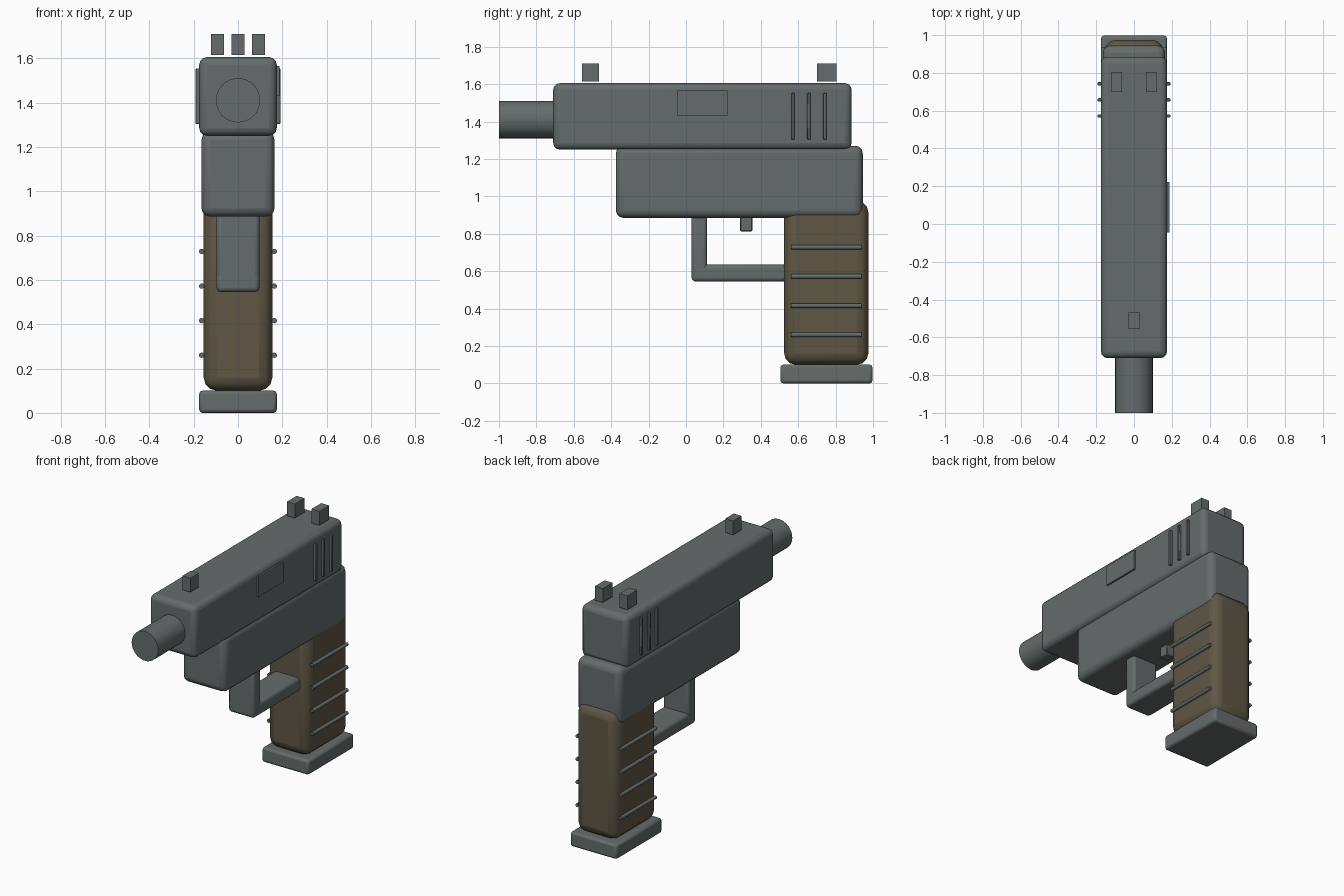
import bpy
import math

cube = bpy.data.objects.get("Cube")
if cube:
    bpy.data.objects.remove(cube, do_unlink=True)


def material(name, rgb):
    m = bpy.data.materials.new(name)
    m.use_nodes = True
    m.diffuse_color = (*rgb, 1)
    m.node_tree.nodes["Principled BSDF"].inputs["Base Color"].default_value = (*rgb, 1)
    return m


STEEL = material("grey_steel", (0.13, 0.15, 0.15))
BROWN = material("brown_grip", (0.115, 0.095, 0.06))


def finish(ob, name, mat, bevel=0, segments=3):
    ob.name = name
    ob.data.materials.append(mat)
    if bevel:
        mod = ob.modifiers.new("rounded_edges", "BEVEL")
        mod.width = bevel
        mod.segments = segments
        bpy.ops.object.shade_smooth_by_angle(angle=math.radians(35))
    return ob


def box(name, x, y, z, mat=STEEL, bevel=0, segments=3):
    """Box from (low, high) pairs along each axis."""
    spans = (x, y, z)
    bpy.ops.mesh.primitive_cube_add(size=1, location=[(a + b) / 2 for a, b in spans])
    ob = bpy.context.object
    ob.scale = [b - a for a, b in spans]
    bpy.ops.object.transform_apply(location=False, rotation=False, scale=True)
    return finish(ob, name, mat, bevel, segments)


def rod(name, centre, radius, length, sides):
    """Cylinder lying along the y axis."""
    bpy.ops.mesh.primitive_cylinder_add(vertices=sides, radius=radius, depth=length,
                                        location=centre, rotation=(math.pi / 2, 0, 0))
    bpy.ops.object.shade_smooth_by_angle(angle=math.radians(35))
    return finish(bpy.context.object, name, STEEL)


# Main body
box("slide", (-0.175, 0.175), (-0.71, 0.885), (1.25, 1.605), bevel=0.035)
box("frame", (-0.165, 0.165), (-0.375, 0.945), (0.885, 1.27), bevel=0.04)
box("grip", (-0.155, 0.155), (0.525, 0.975), (0.1, 0.975), BROWN, 0.06)
box("magazine_base", (-0.175, 0.175), (0.505, 0.997), (0, 0.1), bevel=0.015, segments=2)
rod("barrel", (0, -0.82, 1.41), 0.1, 0.36, 32)

# Trigger and its guard
box("guard_front", (-0.097, 0.097), (0.03, 0.113), (0.545, 0.92), bevel=0.02)
box("guard_bottom", (-0.097, 0.097), (0.03, 0.56), (0.545, 0.635), bevel=0.02)
box("trigger", (-0.03, 0.03), (0.29, 0.355), (0.812, 0.92), bevel=0.005, segments=1)

# Sights
box("front_sight", (-0.03, 0.03), (-0.555, -0.465), (1.615, 1.71))
for side, label in ((1, "left"), (-1, "right")):
    c = side * 0.0925
    box(f"{label}_rear_sight", (c - 0.03, c + 0.03), (0.7, 0.805), (1.615, 1.71))

# Ejection port cover
box("ejection_port", (0.165, 0.187), (-0.045, 0.222), (1.43, 1.565))

# Slide serrations and grip ridges on both sides
for side, label in ((1, "left"), (-1, "right")):
    for i in range(3):
        y = 0.572 + i * 0.085
        xs = sorted((side * 0.165, side * 0.192))
        box(f"{label}_serration_{i + 1}", xs, (y - 0.009, y + 0.009), (1.303, 1.553),
            bevel=0.003, segments=1)
    for i in range(4):
        rod(f"{label}_grip_ridge_{i + 1}", (side * 0.164, 0.75, 0.26 + i * 0.156),
            0.012, 0.375, 12)
